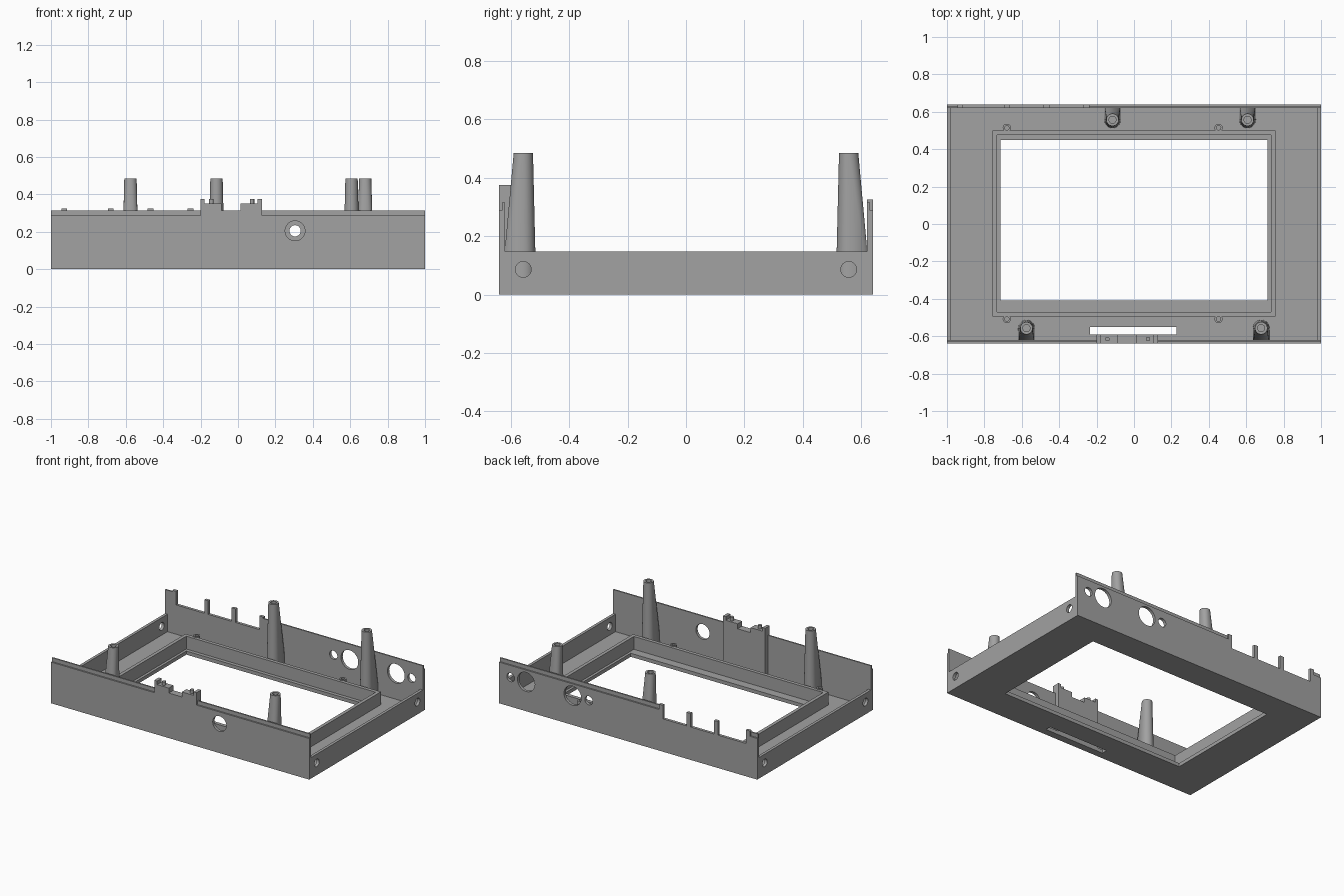
import bpy, bmesh, math
from mathutils import Vector

if "Cube" in bpy.data.objects:
    bpy.data.objects.remove(bpy.data.objects["Cube"])

# One plain grey plastic
plastic = bpy.data.materials.new("grey_plastic")
plastic.use_nodes = True
GREY = (0.36, 0.36, 0.36, 1)
plastic.diffuse_color = GREY
plastic.node_tree.nodes["Principled BSDF"].inputs["Base Color"].default_value = GREY


def finish(name, bm):
    bmesh.ops.recalc_face_normals(bm, faces=bm.faces)
    mesh = bpy.data.meshes.new(name)
    bm.to_mesh(mesh)
    bm.free()
    mesh.materials.append(plastic)
    obj = bpy.data.objects.new(name, mesh)
    bpy.context.collection.objects.link(obj)
    return obj


def prism(name, points, direction):
    """Extrude a flat outline along a direction."""
    bm = bmesh.new()
    face = bm.faces.new([bm.verts.new(p) for p in points])
    new = bmesh.ops.extrude_face_region(bm, geom=[face])["geom"]
    bmesh.ops.translate(bm, vec=direction,
                        verts=[v for v in new if isinstance(v, bmesh.types.BMVert)])
    return finish(name, bm)


def box(name, x0, x1, y0, y1, z0, z1):
    return prism(name, [(x0, y0, z0), (x1, y0, z0), (x1, y1, z0), (x0, y1, z0)],
                 (0, 0, z1 - z0))


def rod(name, start, direction, radius, sides=32):
    """Cylinder from a start point along a direction."""
    axis = Vector(direction)
    turn = Vector((0, 0, 1)).rotation_difference(axis)
    ring = [Vector(start) + turn @ Vector((radius * math.cos(a), radius * math.sin(a), 0))
            for a in (i * math.tau / sides for i in range(sides))]
    return prism(name, ring, axis)


def cut(obj, *cutters):
    """Subtract the cutters, then discard them."""
    bpy.context.view_layer.objects.active = obj
    for cutter in cutters:
        cutter.hide_render = True
        mod = obj.modifiers.new("cut", 'BOOLEAN')
        mod.operation = 'DIFFERENCE'
        mod.solver = 'EXACT'
        mod.object = cutter
        bpy.ops.object.modifier_apply(modifier=mod.name)
        bpy.data.objects.remove(cutter)
    return obj


def smooth(obj):
    bpy.ops.object.select_all(action='DESELECT')
    obj.select_set(True)
    bpy.context.view_layer.objects.active = obj
    bpy.ops.object.shade_smooth_by_angle(angle=math.radians(35))


W, D, T = 1.0, 0.64, 0.02       # half width, half depth, wall thickness
FLOOR, SHOULDER, TOP = 0.025, 0.288, 0.315
INNER = D - T

# Floor panel with the screen window and the front slot
floor = box("floor_panel", -W, W, -INNER, INNER, 0, FLOOR)
cut(floor, box("window_cutter", -0.715, 0.715, -0.41, 0.45, -0.1, 0.2),
    box("slot_cutter", -0.235, 0.228, -0.59, -0.55, -0.1, 0.2))

# Raised rim round the window
rim = box("window_rim", -0.757, 0.757, -0.495, 0.50, FLOOR, 0.115)
cut(rim, box("rim_cutter", -0.733, 0.733, -0.47, 0.475, -0.1, 0.3))

# Low side walls, each with two screw holes
for side, s in (("left", 1), ("right", -1)):
    wall = box(side + "_side_wall", *sorted((s * W, s * (W - T))), -INNER, INNER, FLOOR, 0.147)
    cut(wall, *[rod("hole_cutter", (s * 0.9, y, 0.086), (s * 0.2, 0, 0), 0.027)
                for y in (-0.557, 0.557)])


def lipped_wall(name, s):
    """Tall wall whose top edge is stepped back on the outside."""
    profile = [(D, 0), (D, SHOULDER), (D - 0.01, SHOULDER), (D - 0.01, TOP),
               (INNER, TOP), (INNER, 0)]
    return prism(name, [(-W, s * y, z) for y, z in profile], (2 * W, 0, 0))


# Front wall with a round opening
front = lipped_wall("front_wall", -1)
cut(front, rod("hole_cutter", (0.305, -0.8, 0.205), (0, 0.4, 0), 0.053))

# Back wall with a lowered stretch and four connector holes
back = lipped_wall("back_wall", 1)
cut(back, box("gap_cutter", -0.94, -0.24, 0.5, 0.8, 0.23, 0.5),
    *[rod("hole_cutter", (x, 0.5, 0.205), (0, 0.4, 0), r)
      for x, r in ((0.305, 0.03), (0.43, 0.067), (0.79, 0.067), (0.91, 0.03))])

# Teeth standing in the lowered stretch
for i, x in enumerate((-0.928, -0.68, -0.468, -0.254)):
    box("back_tooth_%d" % (i + 1), x - 0.015, x + 0.015, INNER, D, 0.22, 0.325)

# Thickened pad on the front wall with two blocks, end stops and pins
box("front_pad", -0.2, 0.127, -D, -0.59, FLOOR, TOP)
for side, x0, x1, stop, pin in (("right", -0.2, -0.088, -0.2, -0.142),
                                ("left", 0.013, 0.127, 0.105, 0.075)):
    box(side + "_pad_block", x0, x1, -D, -0.59, TOP, 0.35)
    box(side + "_pad_stop", stop, stop + 0.022, -D, -0.59, 0.35, 0.375)
    smooth(rod(side + "_pad_pin", (pin, -0.615, 0.35), (0, 0, 0.025), 0.012, 16))


def post(name, x, y):
    """Screw post that leans back into the nearest long wall."""
    s = 1 if y > 0 else -1
    bm = bmesh.new()
    for radius, z, reach in ((0.044, FLOOR, 0.632), (0.033, 0.485, None)):
        for i in range(32):
            a = i * math.tau / 32
            px, py = x + radius * math.cos(a), y + radius * math.sin(a)
            if reach and s * (py - y) > 0:
                bm.verts.new((px, y, z))
                py = s * reach
            bm.verts.new((px, py, z))
    bmesh.ops.remove_doubles(bm, verts=bm.verts, dist=0.0001)
    hull = bmesh.ops.convex_hull(bm, input=bm.verts)
    loose = {v for v in hull["geom_interior"] + hull["geom_unused"]
             if isinstance(v, bmesh.types.BMVert)}
    bmesh.ops.delete(bm, geom=list(loose), context='VERTS')
    obj = finish(name, bm)
    cut(obj, rod("bore_cutter", (x, y, 0.3), (0, 0, 0.3), 0.019, 24))
    smooth(obj)


post("back_right_post", -0.115, 0.557)
post("back_left_post", 0.607, 0.557)
post("front_right_post", -0.575, -0.557)
post("front_left_post", 0.68, -0.557)

# Small screw bosses beside the rim
for x in (-0.68, 0.452):
    for y, end in ((0.514, "back"), (-0.508, "front")):
        name = "%s_%s_boss" % (end, "left" if x > 0 else "right")
        boss = rod(name, (x, y, FLOOR), (0, 0, 0.095), 0.022, 24)
        cut(boss, rod("bore_cutter", (x, y, 0.05), (0, 0, 0.2), 0.012, 16))
        smooth(boss)
